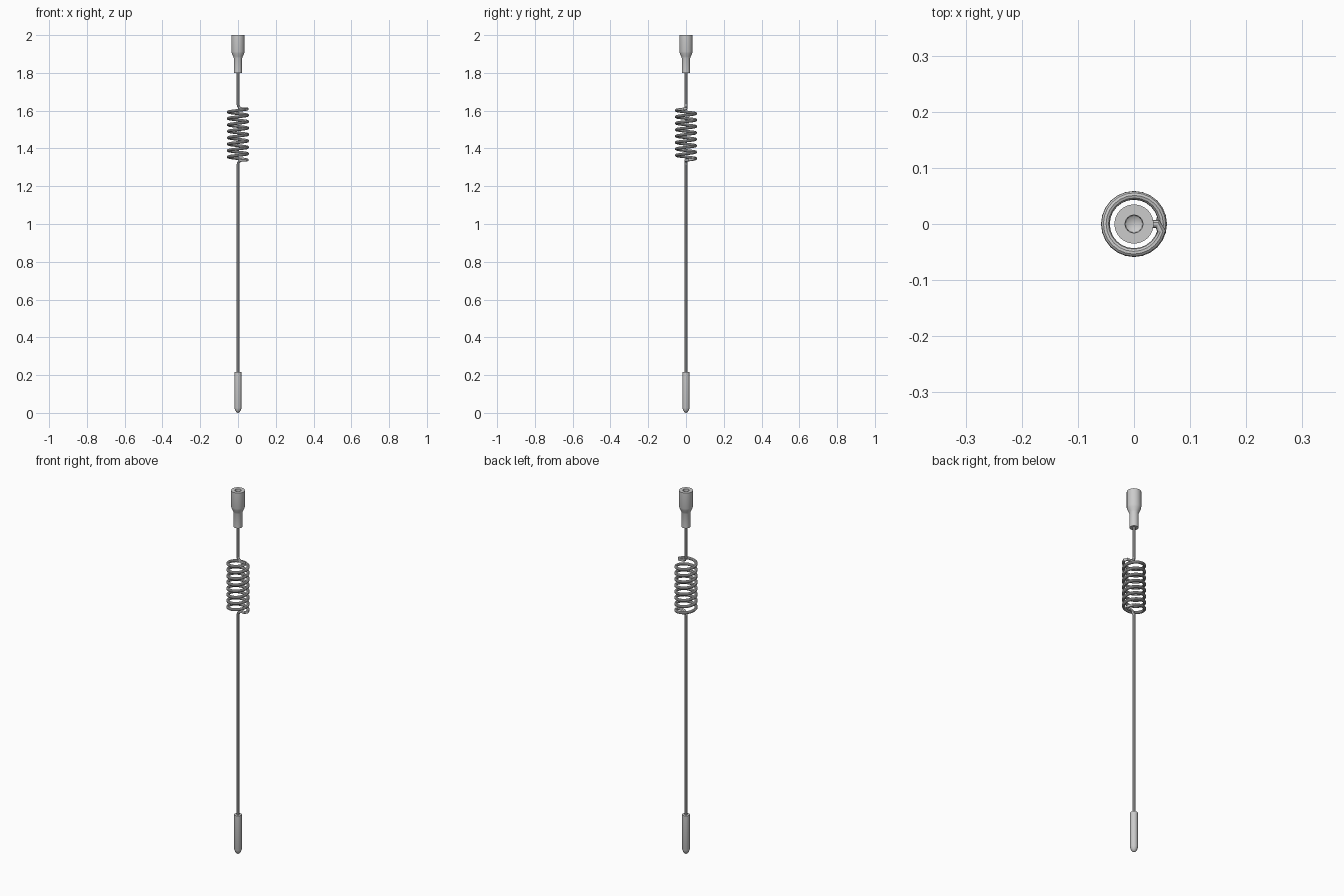
import bpy, bmesh, math
from mathutils import Vector

if "Cube" in bpy.data.objects:
    bpy.data.objects.remove(bpy.data.objects["Cube"])


def link(name, bm):
    mesh = bpy.data.meshes.new(name)
    bm.normal_update()
    bm.to_mesh(mesh)
    bm.free()
    ob = bpy.data.objects.new(name, mesh)
    bpy.context.collection.objects.link(ob)
    bpy.ops.object.select_all(action='DESELECT')
    ob.select_set(True)
    bpy.context.view_layer.objects.active = ob
    bpy.ops.object.shade_smooth_by_angle(angle=math.radians(35))
    return ob


def lathe(name, profile, sides=24):
    """Revolve (radius, z) points around the z axis."""
    bm = bmesh.new()
    verts = [bm.verts.new((r, 0, z)) for r, z in profile]
    edges = [bm.edges.new(p) for p in zip(verts, verts[1:])]
    bmesh.ops.spin(bm, geom=verts + edges, cent=(0, 0, 0), axis=(0, 0, 1),
                   angle=math.tau, steps=sides, use_duplicate=False)
    bmesh.ops.remove_doubles(bm, verts=bm.verts, dist=1e-5)
    bmesh.ops.recalc_face_normals(bm, faces=bm.faces)
    return link(name, bm)


def tube(name, path, radius, sides=10):
    """Sweep a circle along a path, carrying the frame along."""
    bm = bmesh.new()
    pts = [Vector(p) for p in path]
    side = Vector((0, 1, 0))
    rings = []
    for i, p in enumerate(pts):
        t = (pts[min(i + 1, len(pts) - 1)] - pts[max(i - 1, 0)]).normalized()
        side = (side - t * side.dot(t)).normalized()
        up = t.cross(side)
        rings.append([bm.verts.new(p + radius * (side * math.cos(a) + up * math.sin(a)))
                      for a in (math.tau * k / sides for k in range(sides))])
    for a, b in zip(rings, rings[1:]):
        for k in range(sides):
            n = (k + 1) % sides
            bm.faces.new((a[k], a[n], b[n], b[k]))
    bm.faces.new(rings[0])
    bm.faces.new(rings[-1])
    bmesh.ops.recalc_face_normals(bm, faces=bm.faces)
    return link(name, bm)


# Wire: straight mast, bend outwards, loading coil, bend back, upper stub
COIL_R, Z0, Z1, TURNS, STEPS = 0.051, 1.338, 1.61, 8, 24
path = [(0, 0, 0.18), (0, 0, 1.312), (0.002, 0, 1.324), (0.008, 0, 1.333), (0.02, 0, Z0),
        (0.042, 0, Z0)]
for i in range(1, TURNS * STEPS):
    a = math.tau * i / STEPS
    path.append((COIL_R * math.cos(a), COIL_R * math.sin(a),
                 Z0 + (Z1 - Z0) * i / (TURNS * STEPS)))
path += [(0.042, 0, Z1), (0.02, 0, Z1), (0.008, 0, 1.615), (0.002, 0, 1.624),
         (0, 0, 1.636), (0, 0, 1.83)]
tube("coiled_wire", path, 0.0078)

# Lower sleeve with rounded tip
lathe("lower_sleeve", [(0, 0.0), (0.008, 0.004), (0.014, 0.012), (0.019, 0.026),
                       (0.019, 0.217), (0.0, 0.217)])

# Upper socket with tapered shoulder and conical recess
lathe("upper_socket", [(0, 1.80), (0.022, 1.80), (0.022, 1.878), (0.025, 1.887),
                       (0.032, 1.902), (0.035, 1.913), (0.035, 2.0), (0.016, 2.0),
                       (0.015, 1.975), (0, 1.965)])
